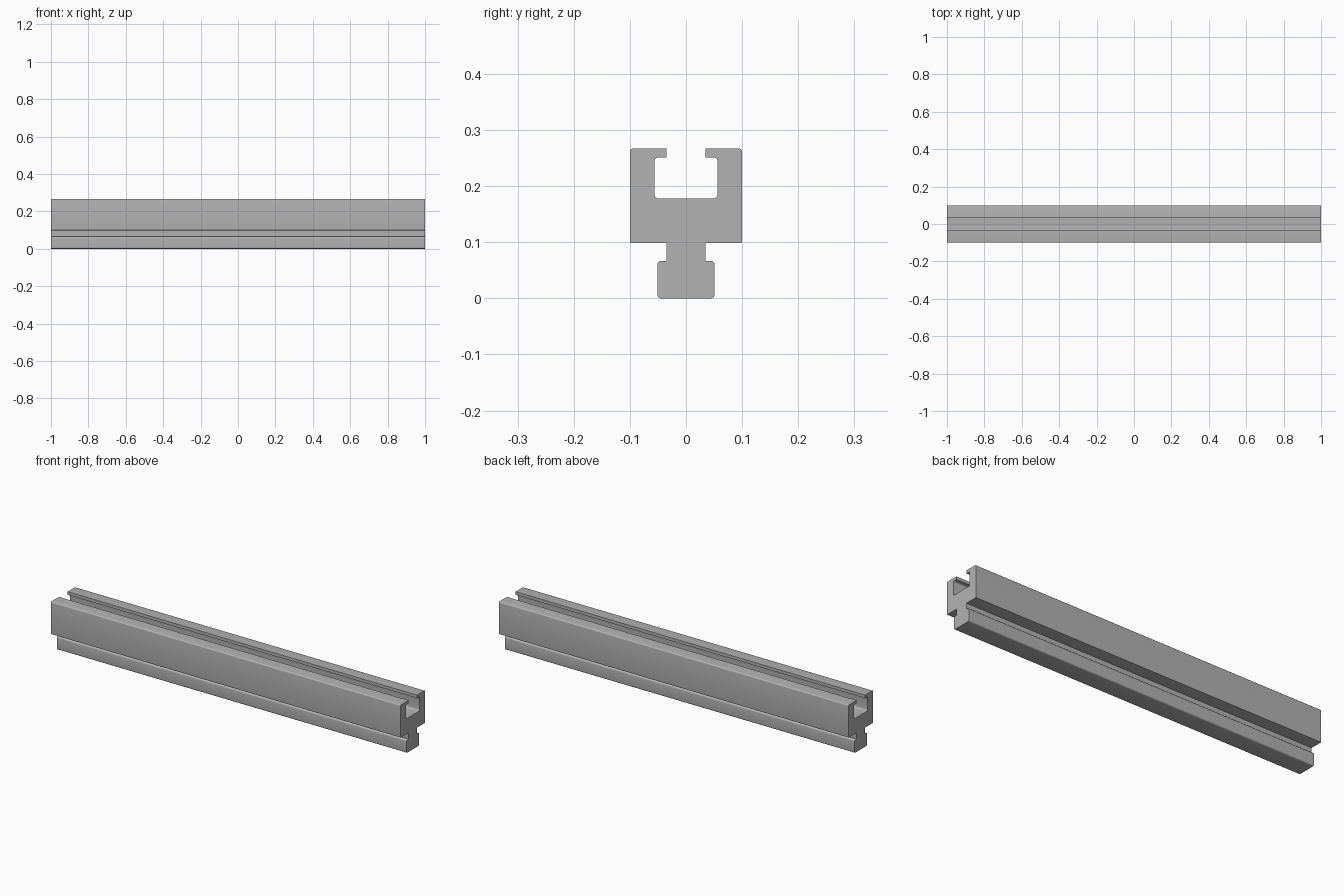
import bpy, bmesh, math
from mathutils import Vector

if "Cube" in bpy.data.objects:
    bpy.data.objects.remove(bpy.data.objects["Cube"])

LENGTH = 2.0

# Right half of the rail cross-section: (y, z, corner radius), bottom to top
HALF = [
    (0.051, 0.0, 0.007), (0.051, 0.067, 0.007),        # tongue
    (0.035, 0.067, 0), (0.035, 0.099, 0),              # neck
    (0.1, 0.099, 0.002), (0.1, 0.267, 0.006),          # body side
    (0.035, 0.267, 0), (0.035, 0.251, 0),              # lip
    (0.056, 0.251, 0.006), (0.056, 0.178, 0.007),      # channel
]


def rounded(points, steps=5):
    """Replace each corner that has a radius by a right-angle arc."""
    out = []
    for i, (y, z, r) in enumerate(points):
        p = Vector((y, z))
        if r == 0:
            out.append(p)
            continue
        a = (Vector(points[i - 1][:2]) - p).normalized() * r
        b = (Vector(points[(i + 1) % len(points)][:2]) - p).normalized() * r
        for k in range(steps + 1):
            t = math.pi / 2 * k / steps
            out.append(p + a * (1 - math.sin(t)) + b * (1 - math.cos(t)))
    return out


# Full outline, mirrored about the centre plane
outline = rounded(HALF + [(-y, z, r) for y, z, r in reversed(HALF)])

# Extrude the outline along the rail
bm = bmesh.new()
face = bm.faces.new([bm.verts.new((-LENGTH / 2, p.x, p.y)) for p in outline])
ext = bmesh.ops.extrude_face_region(bm, geom=[face], use_keep_orig=True)
moved = [g for g in ext["geom"] if isinstance(g, bmesh.types.BMVert)]
bmesh.ops.translate(bm, verts=moved, vec=(LENGTH, 0, 0))
bmesh.ops.recalc_face_normals(bm, faces=bm.faces)
mesh = bpy.data.meshes.new("slotted_rail")
bm.to_mesh(mesh)
bm.free()

rail = bpy.data.objects.new("slotted_rail", mesh)
bpy.context.collection.objects.link(rail)

grey = bpy.data.materials.new("metal_grey")
grey.diffuse_color = (0.45, 0.45, 0.45, 1)
grey.use_nodes = True
grey.node_tree.nodes["Principled BSDF"].inputs["Base Color"].default_value = grey.diffuse_color
mesh.materials.append(grey)

# Smooth the rounded edges only
bpy.context.view_layer.objects.active = rail
rail.select_set(True)
bpy.ops.object.shade_smooth_by_angle(angle=math.radians(30))
